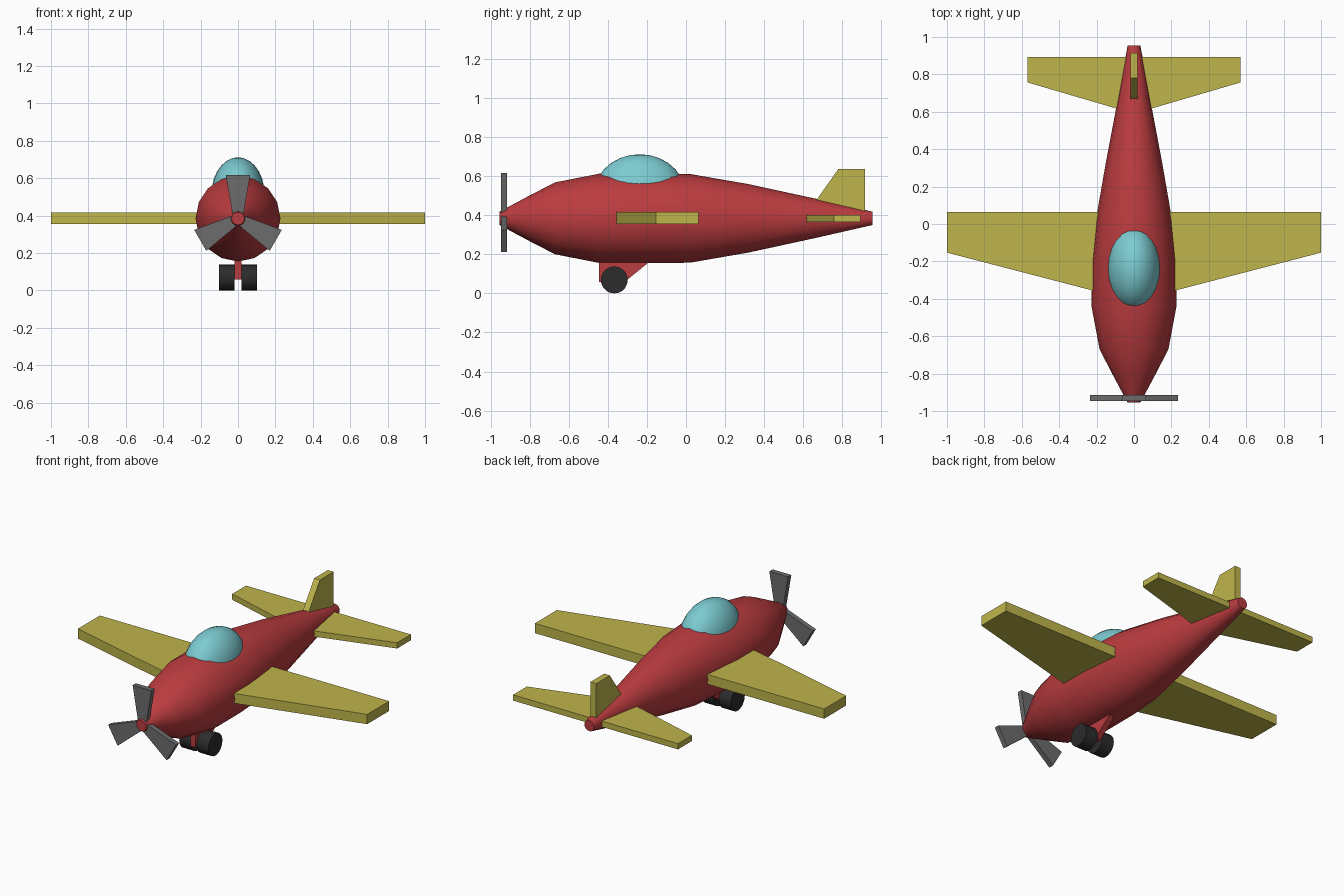
import bpy, bmesh
from math import sin, cos, pi, radians
from mathutils import Matrix, Vector

if "Cube" in bpy.data.objects:
    bpy.data.objects.remove(bpy.data.objects["Cube"])

CZ = 0.384  # height of the fuselage axis


def material(name, rgb):
    m = bpy.data.materials.new(name)
    m.diffuse_color = (*rgb, 1)
    m.use_nodes = True
    m.node_tree.nodes["Principled BSDF"].inputs["Base Color"].default_value = m.diffuse_color
    return m


RED = material("red_paint", (0.50, 0.045, 0.05))
YELLOW = material("yellow_paint", (0.52, 0.46, 0.07))
GLASS = material("canopy_blue", (0.20, 0.60, 0.64))
RUBBER = material("black_rubber", (0.025, 0.025, 0.027))
METAL = material("propeller_grey", (0.15, 0.15, 0.15))


def finish(name, bm, mat, smooth=None):
    bmesh.ops.recalc_face_normals(bm, faces=bm.faces)
    me = bpy.data.meshes.new(name)
    bm.to_mesh(me)
    bm.free()
    ob = bpy.data.objects.new(name, me)
    bpy.context.collection.objects.link(ob)
    me.materials.append(mat)
    if smooth:
        bpy.ops.object.select_all(action='DESELECT')
        ob.select_set(True)
        bpy.context.view_layer.objects.active = ob
        bpy.ops.object.shade_smooth_by_angle(angle=radians(smooth))
    return ob


def loft(name, stations, mat, sides=16):
    """Skin elliptical rings (y, x radius, z radius) along y."""
    bm = bmesh.new()
    rings = [[bm.verts.new((rx * cos(2 * pi * i / sides), y, CZ + rz * sin(2 * pi * i / sides)))
              for i in range(sides)] for y, rx, rz in stations]
    for a, b in zip(rings, rings[1:]):
        for i in range(sides):
            j = (i + 1) % sides
            bm.faces.new((a[i], a[j], b[j], b[i]))
    bm.faces.new(rings[0])
    bm.faces.new(rings[-1])
    return finish(name, bm, mat, 40)


def plate(name, profile, thickness, mat):
    """Extrude a closed outline by a thickness vector."""
    bm = bmesh.new()
    face = bm.faces.new([bm.verts.new(p) for p in profile])
    ext = bmesh.ops.extrude_face_region(bm, geom=[face])
    bmesh.ops.translate(bm, vec=Vector(thickness),
                        verts=[v for v in ext["geom"] if isinstance(v, bmesh.types.BMVert)])
    return finish(name, bm, mat)


def wing(name, half, y_back, y_root, y_tip, z0, z1):
    """Tapered wing spanning both sides, straight trailing edge."""
    outline = [(-half, y_back, z0), (-half, y_tip, z0), (0, y_root, z0),
               (half, y_tip, z0), (half, y_back, z0)]
    return plate(name, outline, (0, 0, z1 - z0), YELLOW)


# Fuselage and spinner
loft("fuselage", [(-0.80, 0.117, 0.117), (-0.67, 0.184, 0.184), (-0.44, 0.227, 0.229),
                  (-0.20, 0.226, 0.229), (0.02, 0.204, 0.227), (0.32, 0.152, 0.175),
                  (0.67, 0.086, 0.099), (0.955, 0.034, 0.034)], RED)
loft("spinner", [(-0.955, 0.034, 0.034), (-0.80, 0.117, 0.117)], RED)

# Wings, tailplane and fin
wing("main_wing", 1.0, 0.064, -0.413, -0.153, 0.355, 0.416)
wing("tailplane", 0.57, 0.893, 0.59, 0.757, 0.365, 0.401)
plate("tail_fin", [(-0.02, 0.62, 0.41), (-0.02, 0.78, 0.637), (-0.02, 0.915, 0.637),
                   (-0.02, 0.915, 0.40)], (0.04, 0, 0), YELLOW)

# Canopy
bm = bmesh.new()
bmesh.ops.create_uvsphere(bm, u_segments=24, v_segments=14, radius=1,
                          matrix=Matrix.Translation((0, -0.237, 0.51)) @ Matrix.Diagonal((0.143, 0.233, 0.202, 1)))
finish("canopy", bm, GLASS, 40)

# Propeller blades
for k in range(3):
    turn = Matrix.Rotation(2 * pi * k / 3, 3, 'Y')
    outline = [turn @ Vector(p) + Vector((0, 0, CZ)) for p in
               [(-0.025, -0.947, 0.0), (-0.065, -0.947, 0.233), (0.065, -0.947, 0.233), (0.025, -0.947, 0.0)]]
    plate(f"propeller_blade_{k + 1}", outline, (0, 0.032, 0), METAL)

# Landing gear strut
plate("gear_strut", [(-0.018, -0.445, 0.20), (-0.018, -0.445, 0.058), (-0.018, -0.315, 0.058),
                     (-0.018, -0.195, 0.155), (-0.018, -0.195, 0.20)], (0.036, 0, 0), RED)

# Wheels
for side, label in ((-1, "left"), (1, "right")):
    bm = bmesh.new()
    bmesh.ops.create_cone(bm, cap_ends=True, segments=20, radius1=0.069, radius2=0.069, depth=0.082,
                          matrix=Matrix.Translation((side * 0.06, -0.367, 0.069)) @ Matrix.Rotation(pi / 2, 4, 'Y'))
    finish(f"{label}_wheel", bm, RUBBER, 40)
